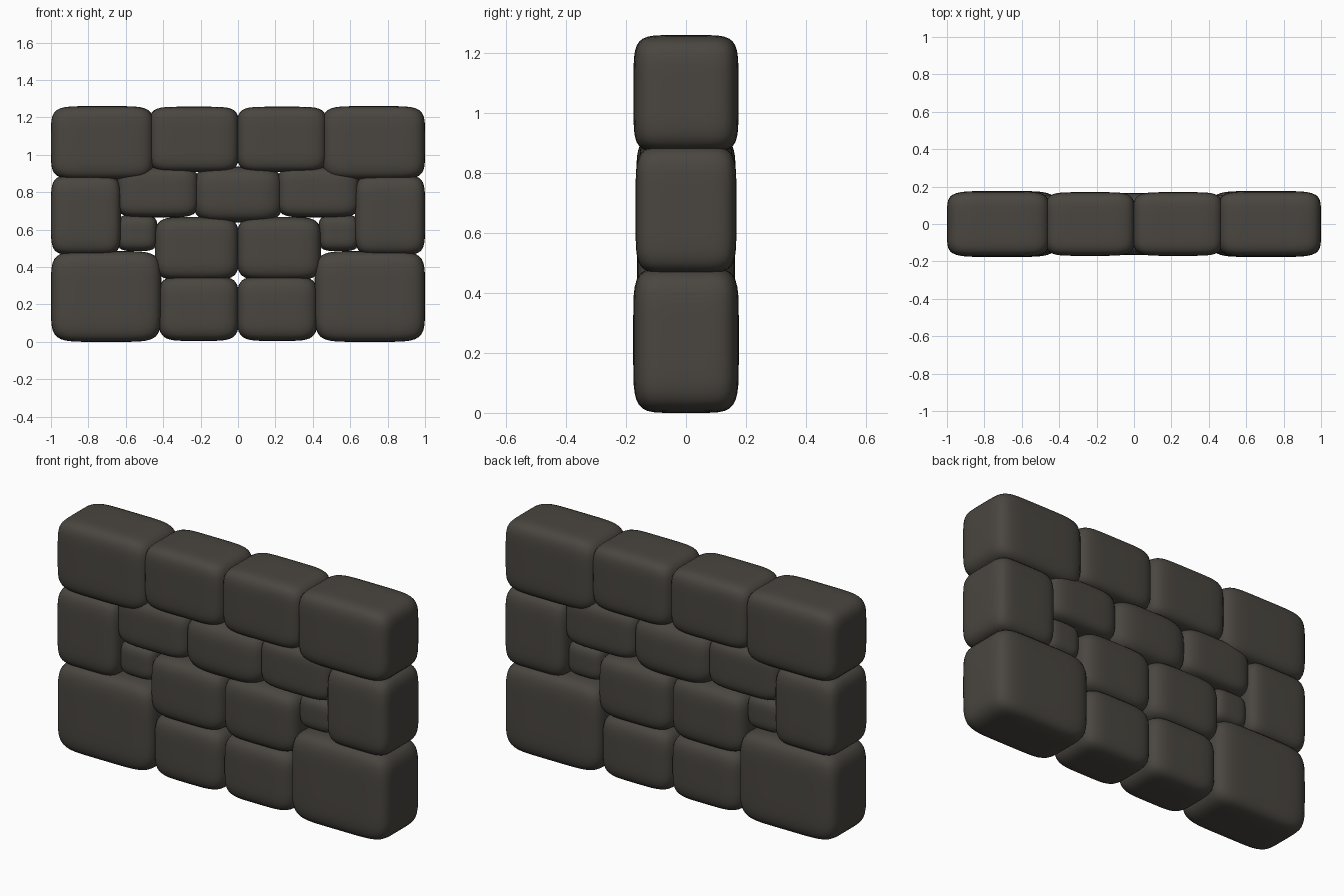
import bpy
import bmesh

default = bpy.data.objects.get("Cube")
if default:
    bpy.data.objects.remove(default, do_unlink=True)

# Dark warm stone
stone = bpy.data.materials.new("dark stone")
stone.use_nodes = True
colour = (0.068, 0.061, 0.051, 1)
stone.diffuse_color = colour
bsdf = stone.node_tree.nodes["Principled BSDF"]
bsdf.inputs["Base Color"].default_value = colour
bsdf.inputs["Roughness"].default_value = 0.9


def add_stone(name, x0, x1, z0, z1, depth, power):
    """Pillow-shaped block: a gridded cube drawn onto a superellipsoid."""
    bm = bmesh.new()
    bmesh.ops.create_cube(bm, size=2)
    bmesh.ops.subdivide_edges(bm, edges=bm.edges[:], cuts=15, use_grid_fill=True)
    half = ((x1 - x0) / 2, depth, (z1 - z0) / 2)
    for v in bm.verts:
        length = sum(abs(c) ** power for c in v.co) ** (1 / power)
        v.co = [c / length * h for c, h in zip(v.co, half)]
    for f in bm.faces:
        f.smooth = True
    mesh = bpy.data.meshes.new(name)
    bm.to_mesh(mesh)
    bm.free()
    mesh.materials.append(stone)
    obj = bpy.data.objects.new(name, mesh)
    obj.location = ((x0 + x1) / 2, 0, (z0 + z1) / 2)
    bpy.context.collection.objects.link(obj)


# Stones of one half: name, x range, z range, half depth, squareness
half_wall = [
    ("bottom_corner_stone", 0.41, 1.0, 0.0, 0.485, 0.176, 6),
    ("bottom_middle_stone", -0.005, 0.425, 0.005, 0.352, 0.163, 5),
    ("middle_end_stone", 0.625, 1.0, 0.465, 0.89, 0.168, 6),
    ("small_filler_stone", 0.43, 0.65, 0.485, 0.68, 0.125, 4),
    ("inner_stone", -0.005, 0.445, 0.33, 0.668, 0.163, 5),
    ("lintel_side_stone", 0.21, 0.65, 0.665, 0.935, 0.155, 5),
    ("top_corner_stone", 0.45, 1.0, 0.868, 1.26, 0.175, 6),
    ("top_middle_stone", -0.005, 0.475, 0.908, 1.257, 0.17, 6),
]
for name, x0, x1, z0, z1, depth, power in half_wall:
    add_stone("left_" + name, x0, x1, z0, z1, depth, power)
    add_stone("right_" + name, -x1, -x0, z0, z1, depth, power)

# Single stone over the middle
add_stone("lintel_centre_stone", -0.24, 0.24, 0.638, 0.937, 0.165, 4)
